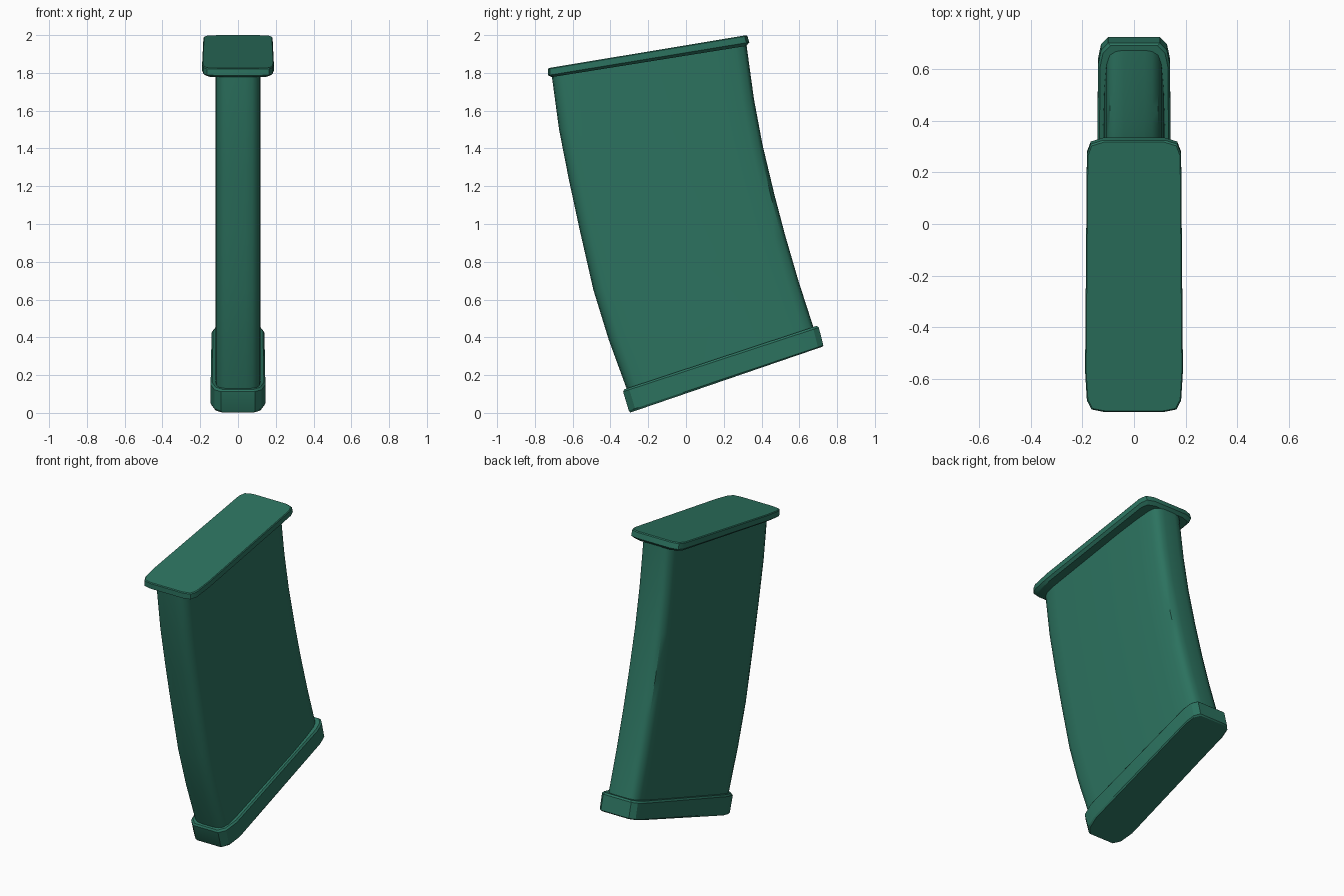
import bpy, bmesh, math

if "Cube" in bpy.data.objects:
    bpy.data.objects.remove(bpy.data.objects["Cube"])

mat = bpy.data.materials.new("green_plastic")
mat.diffuse_color = (0.025, 0.17, 0.115, 1)
mat.use_nodes = True
mat.node_tree.nodes["Principled BSDF"].inputs["Base Color"].default_value = mat.diffuse_color


def ring(front, back, front_corner, back_corner, inset=0.0):
    """Closed outline lying between two (y, z) points; corners are (distance from end, half width)."""
    dy, dz = back[0] - front[0], back[1] - front[1]
    length = math.hypot(dy, dz)
    half = [(d, x) for d, x in front_corner]
    half += [(length - d, x) for d, x in reversed(back_corner)]
    outline = half + [(s, -x) for s, x in reversed(half)]
    pts = []
    for s, x in outline:
        s = inset + s * (length - 2 * inset) / length
        x -= math.copysign(inset, x)
        pts.append((x, front[0] + dy * s / length, front[1] + dz * s / length))
    return pts


def loft(name, rings, angle):
    bm = bmesh.new()
    loops = [[bm.verts.new(p) for p in r] for r in rings]
    n = len(loops[0])
    for a, b in zip(loops, loops[1:]):
        for i in range(n):
            j = (i + 1) % n
            bm.faces.new((a[i], a[j], b[j], b[i]))
    bm.faces.new(loops[0])
    bm.faces.new(loops[-1])
    bmesh.ops.recalc_face_normals(bm, faces=bm.faces)
    me = bpy.data.meshes.new(name)
    bm.to_mesh(me)
    bm.free()
    me.materials.append(mat)
    ob = bpy.data.objects.new(name, me)
    bpy.context.collection.objects.link(ob)
    bpy.ops.object.select_all(action='DESELECT')
    ob.select_set(True)
    bpy.context.view_layer.objects.active = ob
    bpy.ops.object.shade_smooth_by_angle(angle=math.radians(angle))
    return ob


# Curved magazine body, from the base up to the lid
front_edge = [(-0.295, 0.08), (-0.315, 0.13), (-0.41, 0.39), (-0.49, 0.65), (-0.563, 0.97),
              (-0.62, 1.235), (-0.672, 1.5), (-0.71, 1.78), (-0.712, 1.80)]
back_edge = [(0.69, 0.41), (0.67, 0.468), (0.595, 0.70), (0.525, 0.94), (0.468, 1.156),
             (0.405, 1.42), (0.36, 1.66), (0.322, 1.935), (0.32, 1.96)]
front_round = [(0, 0.04), (0.006, 0.075), (0.022, 0.1), (0.055, 0.114), (0.13, 0.12)]
back_round = [(0, 0.04), (0.005, 0.07), (0.02, 0.094), (0.06, 0.107), (0.16, 0.115), (0.32, 0.12)]
loft("magazine_body", [ring(f, b, front_round, back_round)
                       for f, b in zip(front_edge, back_edge)], 40)

# Base plate with clipped corners
base_front = [(0, 0.09), (0.035, 0.125), (0.12, 0.145)]
base_back = [(0, 0.1), (0.03, 0.128), (0.09, 0.14)]
loft("base_plate", [
    ring((-0.30, 0.0), (0.727, 0.352), base_front, base_back, 0.006),
    ring((-0.303, 0.012), (0.727, 0.358), base_front, base_back),
    ring((-0.333, 0.112), (0.703, 0.452), base_front, base_back),
    ring((-0.335, 0.122), (0.70, 0.463), base_front, base_back, 0.008),
], 30)

# Sloping lid with clipped corners and a chamfered underside
lid_front = [(0, 0.115), (0.01, 0.165), (0.045, 0.183), (0.16, 0.19)]
lid_back = [(0, 0.12), (0.015, 0.168), (0.055, 0.183)]
loft("lid_plate", [
    ring((-0.727, 1.775), (0.335, 1.945), lid_front, lid_back, 0.016),
    ring((-0.73, 1.787), (0.335, 1.962), lid_front, lid_back),
    ring((-0.73, 1.82), (0.325, 1.995), lid_front, lid_back),
    ring((-0.73, 1.825), (0.322, 2.0), lid_front, lid_back, 0.004),
], 30)
